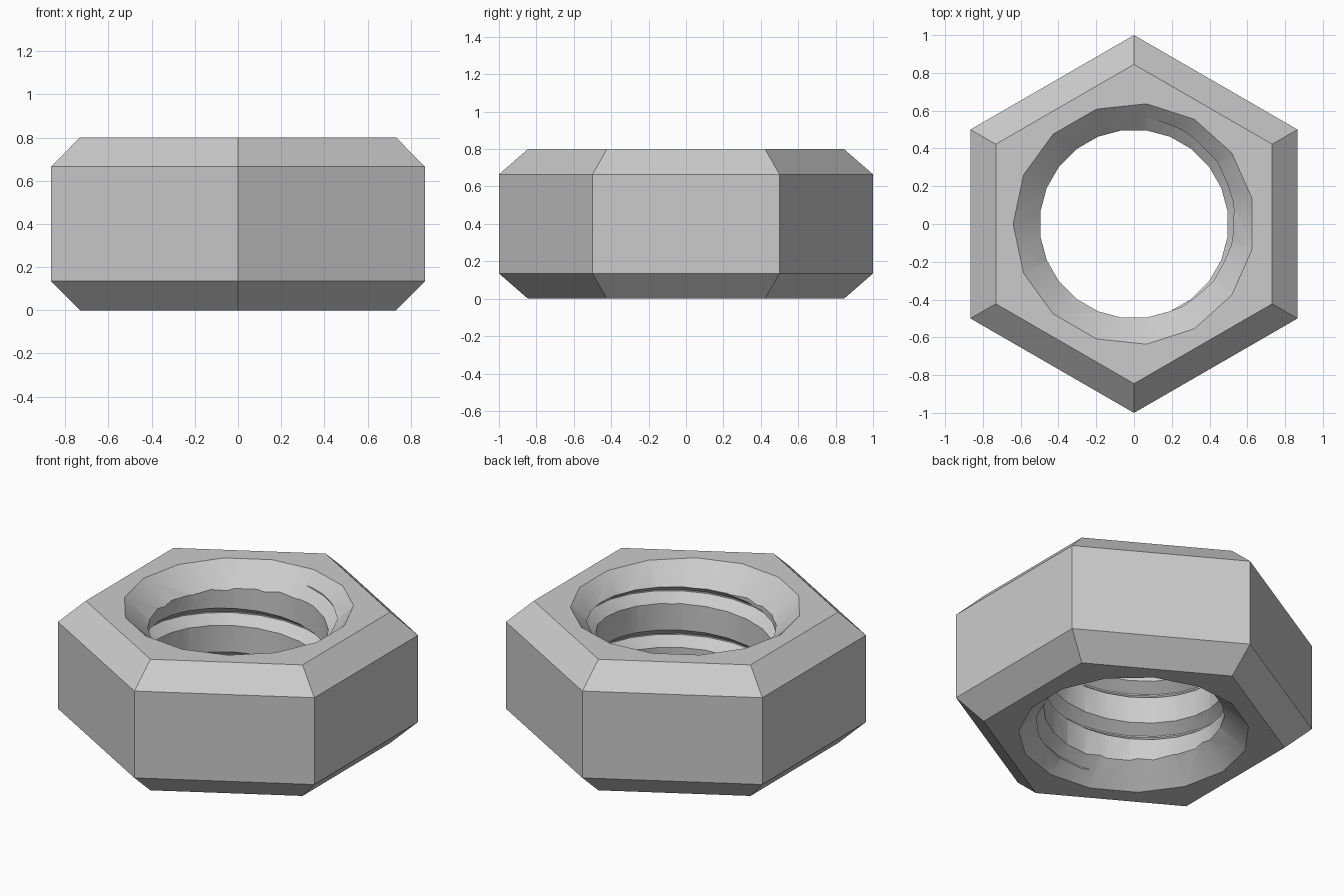
import bpy, bmesh
from math import sin, cos, pi, tau, radians

cube = bpy.data.objects.get("Cube")
if cube:
    bpy.data.objects.remove(cube, do_unlink=True)

HEIGHT, BORE, ROOT, PITCH = 0.8, 0.5, 0.565, 0.267
STEPS = 24

metal = bpy.data.materials.new("grey_metal")
metal.use_nodes = True
metal.diffuse_color = (0.6, 0.6, 0.6, 1)
metal.node_tree.nodes["Principled BSDF"].inputs["Base Color"].default_value = (0.6, 0.6, 0.6, 1)


def loft(name, rings):
    """Closed solid through a list of equal-sized rings of points."""
    bm = bmesh.new()
    loops = [[bm.verts.new(p) for p in ring] for ring in rings]
    n = len(loops[0])
    for a, b in zip(loops, loops[1:]):
        for i in range(n):
            j = (i + 1) % n
            bm.faces.new((a[i], a[j], b[j], b[i]))
    bm.faces.new(loops[0][::-1])
    bm.faces.new(loops[-1])
    bmesh.ops.recalc_face_normals(bm, faces=bm.faces)
    mesh = bpy.data.meshes.new(name)
    bm.to_mesh(mesh)
    bm.free()
    mesh.materials.append(metal)
    obj = bpy.data.objects.new(name, mesh)
    bpy.context.collection.objects.link(obj)
    return obj


def ring(radius, z, sides, start):
    return [(radius * cos(start + tau * i / sides), radius * sin(start + tau * i / sides), z)
            for i in range(sides)]


def lathe(name, profile, sides, start):
    return loft(name, [ring(r, z, sides, start) for r, z in profile])


# Hexagonal body with chamfered rims
nut = lathe("hex_nut", [(0.845, 0), (1, 0.135), (1, HEIGHT - 0.135), (0.845, HEIGHT)], 6, pi / 2)

# Bore and the two countersinks
cutters = [lathe("bore_cutter", [(BORE, -0.1), (BORE, HEIGHT + 0.1)], STEPS, radians(7.5))]
for name, base, way in (("top_sink_cutter", HEIGHT, 1), ("bottom_sink_cutter", 0, -1)):
    cutters.append(lathe(name, [(0.45, base - way * 0.176), (0.64 + 0.0215, base + way * 0.02)], 15, pi))

# Helical V groove of the thread
sections = []
for i in range(-4 * STEPS, STEPS + 1):
    angle = tau * i / STEPS + radians(7.5)
    z = HEIGHT - 0.125 + PITCH * angle / tau
    sections.append([(r * cos(angle), r * sin(angle), z + dz)
                     for r, dz in ((0.45, -0.09), (ROOT, -0.004), (ROOT, 0.004), (0.45, 0.09))])
cutters.append(loft("thread_cutter", sections))

# Cut everything out of the body
bpy.ops.object.select_all(action="DESELECT")
bpy.context.view_layer.objects.active = nut
nut.select_set(True)
for cutter in cutters:
    cutter.hide_render = True
    cut = nut.modifiers.new(cutter.name, "BOOLEAN")
    cut.operation = "DIFFERENCE"
    cut.solver = "EXACT"
    cut.object = cutter
    bpy.ops.object.modifier_apply(modifier=cut.name)
    bpy.data.objects.remove(cutter, do_unlink=True)

bpy.ops.object.shade_smooth_by_angle(angle=radians(30))
